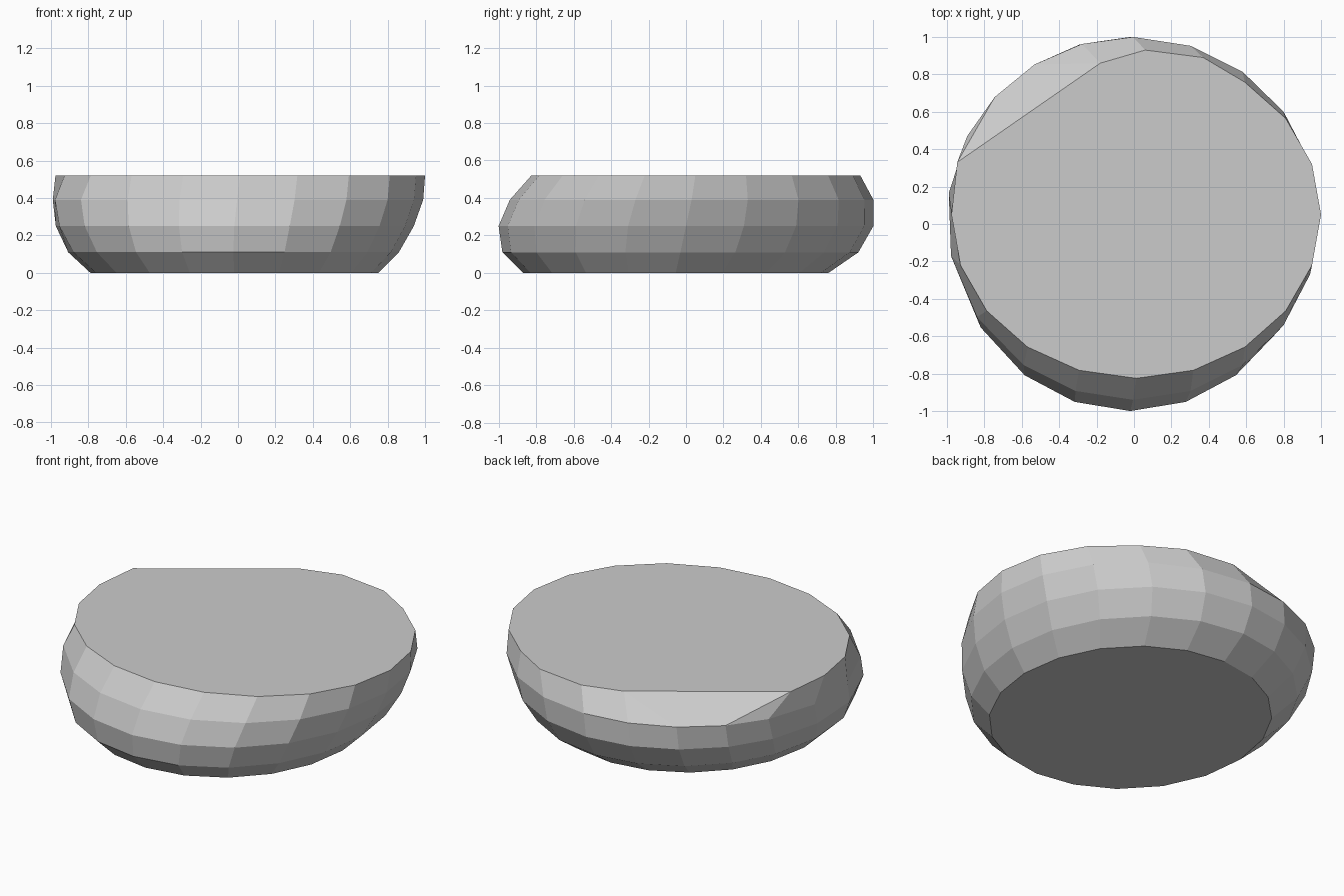
import bpy
import bmesh
from math import cos, sin, radians

if "Cube" in bpy.data.objects:
    bpy.data.objects.remove(bpy.data.objects["Cube"])

N = 20
# Each ring: height, centre x, centre y, radius x, radius y
RINGS = [
    (0.00, -0.02, -0.055, 0.77, 0.815),
    (0.11, -0.025, -0.03, 0.885, 0.95),
    (0.25, -0.02, 0.00, 0.96, 1.00),
    (0.39, -0.005, 0.03, 0.995, 0.97),
    (0.52, 0.012, 0.05, 0.988, 0.875),
]
# Vertex spacing is squeezed toward the chipped back-left side
SHIFT = {6: -2, 7: -4, 8: -6, 9: -9, 10: -8, 11: -6, 12: -3}
STRENGTH = [0.3, 0.5, 0.8, 1.0, 0.0]

bm = bmesh.new()
rings = []
for (z, cx, cy, rx, ry), k in zip(RINGS, STRENGTH):
    ring = []
    for i in range(N):
        a = radians(i * 360 / N + k * SHIFT.get(i, 0))
        ring.append(bm.verts.new((cx + rx * cos(a), cy + ry * sin(a), z)))
    rings.append(ring)

# Chip: the top rim is cut straight across the back-left corner
top = rings[-1]
top[4].co.x, top[4].co.y = 0.37, 0.89
top[5].co.x, top[5].co.y = 0.06, 0.93
top[6].co.x, top[6].co.y = -0.18, 0.86
top[9].co.x, top[9].co.y = -0.945, 0.33
for i, keep in ((7, 6), (8, 9)):
    bm.verts.remove(top[i])
    top[i] = top[keep]

# Faceted side bands
for low, high in zip(rings, rings[1:]):
    for i in range(N):
        j = (i + 1) % N
        bm.faces.new(list(dict.fromkeys((low[i], low[j], high[j], high[i]))))

# Flat base and flat top
bm.faces.new(rings[0][::-1])
bm.faces.new(list(dict.fromkeys(top)))
bmesh.ops.recalc_face_normals(bm, faces=bm.faces[:])

mesh = bpy.data.meshes.new("stone_slab")
bm.to_mesh(mesh)
bm.free()
bpy.context.collection.objects.link(bpy.data.objects.new("stone_slab", mesh))
